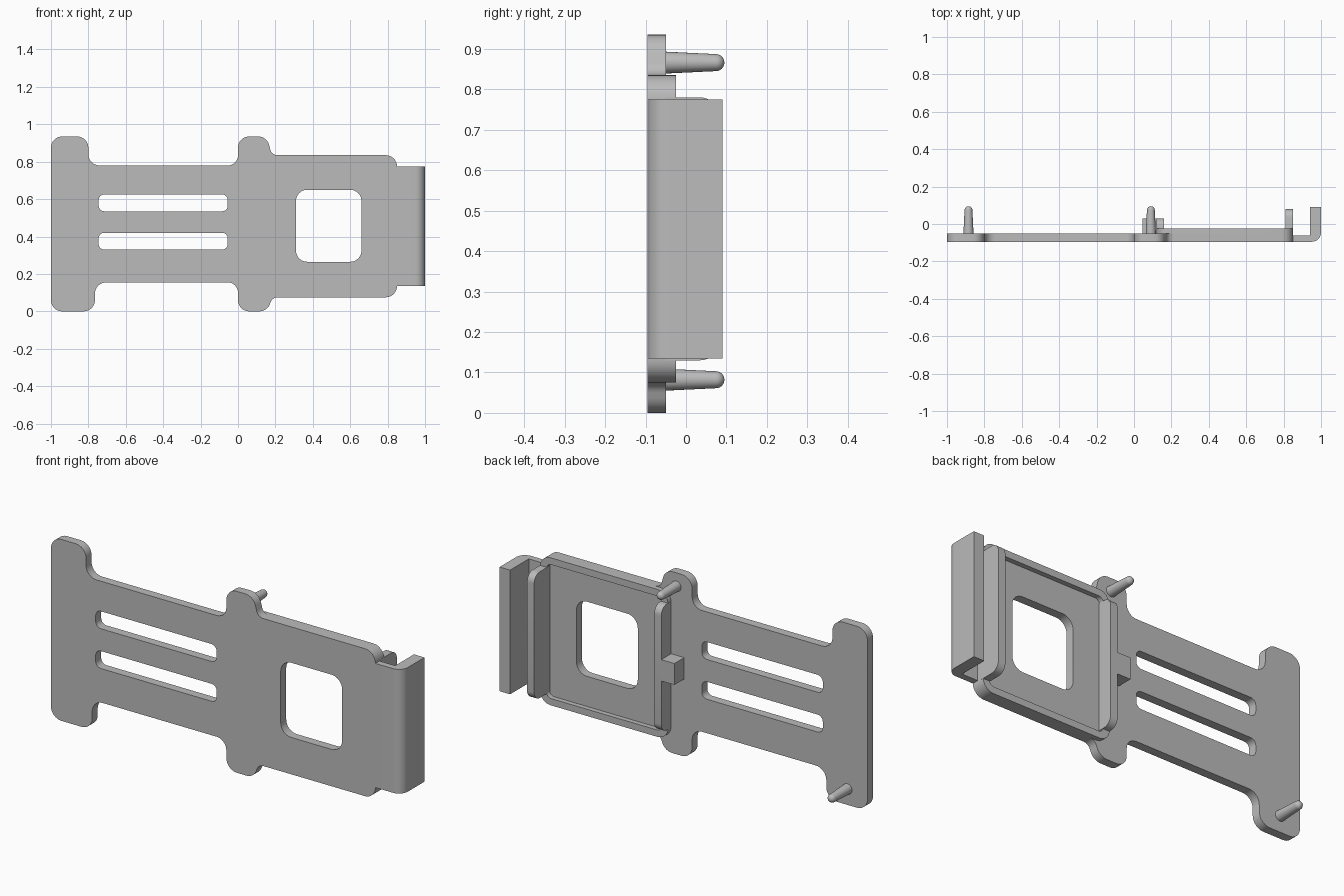
import bpy, bmesh, math
from mathutils import Vector

cube = bpy.data.objects.get("Cube")
if cube:
    bpy.data.objects.remove(cube, do_unlink=True)

grey = bpy.data.materials.new("plain grey")
grey.use_nodes = True
colour = (0.5, 0.5, 0.5, 1)
grey.diffuse_color = colour
grey.node_tree.nodes["Principled BSDF"].inputs["Base Color"].default_value = colour

FRONT, FACE, RIM = -0.095, -0.05, -0.025     # depth levels of the plate


def finish(name, mesh):
    obj = bpy.data.objects.new(name, mesh)
    bpy.context.collection.objects.link(obj)
    mesh.materials.clear()
    mesh.materials.append(grey)
    bpy.ops.object.select_all(action='DESELECT')
    obj.select_set(True)
    bpy.context.view_layer.objects.active = obj
    bpy.ops.object.shade_smooth_by_angle(angle=math.radians(35))
    return obj


def rounded(corners, steps=8):
    """Turn (u, v, radius) corners into an outline with arcs."""
    out = []
    for i, (u, v, r) in enumerate(corners):
        p = Vector((u, v))
        if not r:
            out.append(p)
            continue
        a = (Vector(corners[i - 1][:2]) - p).normalized()
        b = (Vector(corners[(i + 1) % len(corners)][:2]) - p).normalized()
        half = a.angle(b) / 2
        centre = p + (a + b).normalized() * (r / math.sin(half))
        start = p + a * (r / math.tan(half)) - centre
        end = p + b * (r / math.tan(half)) - centre
        sweep = math.pi - 2 * half
        for k in range(steps + 1):
            t = k / steps
            out.append(centre + (start * math.sin((1 - t) * sweep)
                                 + end * math.sin(t * sweep)) / math.sin(sweep))
    return out


def box(u0, u1, v0, v1, r=0):
    return [(u0, v0, r), (u1, v0, r), (u1, v1, r), (u0, v1, r)]


def extrude(name, loops, lo, hi, axis):
    """Fill outlines (later ones are holes) and extrude them along an axis."""
    curve = bpy.data.curves.new(name, 'CURVE')
    curve.dimensions = '2D'
    curve.fill_mode = 'BOTH'
    curve.extrude = (hi - lo) / 2
    for loop in loops:
        pts = rounded(loop)
        spline = curve.splines.new('POLY')
        spline.points.add(len(pts) - 1)
        for point, p in zip(spline.points, pts):
            point.co = (p.x, p.y, 0, 1)
        spline.use_cyclic_u = True
    temp = bpy.data.objects.new(name + "_outline", curve)
    mesh = bpy.data.meshes.new_from_object(temp)
    bpy.data.objects.remove(temp)
    bpy.data.curves.remove(curve)
    bm = bmesh.new()
    bm.from_mesh(mesh)
    for v in bm.verts:
        a, b, w = v.co.x, v.co.y, v.co.z + (lo + hi) / 2
        v.co = {'x': (w, a, b), 'y': (a, w, b), 'z': (a, b, w)}[axis]
    bmesh.ops.remove_doubles(bm, verts=bm.verts, dist=0.0001)
    bmesh.ops.recalc_face_normals(bm, faces=bm.faces)
    bm.to_mesh(mesh)
    bm.free()
    return finish(name, mesh)


def pin(name, x, z):
    """Tapered round-ended peg pointing backwards."""
    r0, r1, tip = 0.027, 0.021, 0.095
    profile = [(r0, FACE - 0.005), (r0, FACE)]
    profile += [(r1 * math.cos(a), tip - r1 + r1 * math.sin(a))
                for a in (math.pi / 2 * k / 6 for k in range(7))]
    bm = bmesh.new()
    verts = [bm.verts.new((x + r, y, z)) for r, y in profile]
    edges = [bm.edges.new(pair) for pair in zip(verts, verts[1:])]
    bmesh.ops.spin(bm, geom=verts + edges, cent=(x, 0, z), axis=(0, 1, 0),
                   angle=math.tau, steps=24)
    bmesh.ops.remove_doubles(bm, verts=bm.verts, dist=0.0001)
    bmesh.ops.holes_fill(bm, edges=bm.edges)
    bmesh.ops.recalc_face_normals(bm, faces=bm.faces)
    mesh = bpy.data.meshes.new(name)
    bm.to_mesh(mesh)
    bm.free()
    finish(name, mesh)


# Base plate with its end ears, middle ears, slots and window
outline = [
    (-1, 0, .06), (-.765, 0, .06), (-.765, .155, .06), (0, .155, .055),
    (0, 0, .06), (.155, 0, .06), (.185, .075, .04), (.85, .075, .06),
    (.85, .835, .06), (.18, .835, .04), (.155, .935, .06), (0, .935, .06),
    (0, .78, .055), (-.8, .78, .06), (-.8, .935, .06), (-1, .935, .06)]
slots = [box(-.745, -.055, z, z + .09, .03) for z in (.33, .535)]
window = box(.31, .66, .265, .65, .06)
extrude("base_plate", [outline, *slots, window], FRONT, FACE, 'y')

# Raised tray rim
extrude("tray_rim", [box(.12, .85, .075, .835, .06),
                     box(.155, .815, .11, .8, .03)], FACE, RIM, 'y')

# Upright tray walls with rounded ends
for name, x, top in (("inner_wall", .12, .03), ("outer_wall", .81, .08)):
    wall = [(FACE, .13, 0), (top, .13, .045), (top, .78, .045), (FACE, .78, 0)]
    extrude(name, [wall], x, x + .04, 'x')

# Stop block behind the inner wall
extrude("stop_block", [box(.045, .12, .4, .51)], FACE, .03, 'y')

# Bent end lip
lip = [(.84, FRONT, 0), (1, FRONT, .05), (1, .09, 0),
       (.94, .09, 0), (.94, -.062, 0), (.84, -.062, 0)]
extrude("end_lip", [lip], .135, .775, 'z')

# Locating pins
pin("lower_pin", -.885, .082)
pin("upper_pin", .09, .866)
